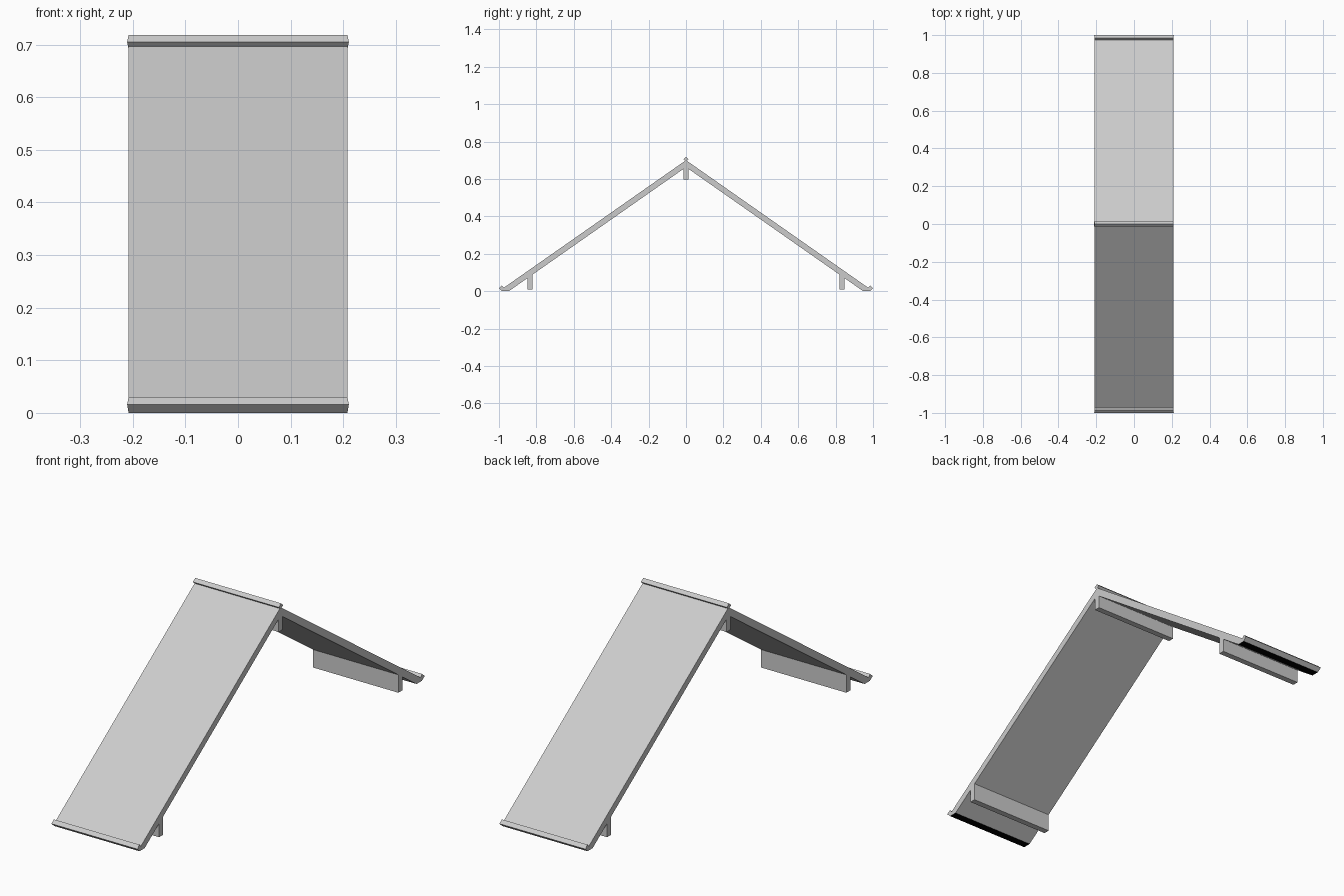
import bpy
import bmesh

cube = bpy.data.objects.get("Cube")
if cube:
    bpy.data.objects.remove(cube, do_unlink=True)

HALF = 0.208      # half width of the boards
FLARE = 0.0027    # how far the trim ends stand out
SLOPE = 0.7       # rise over run of the roof
APEX = 0.7        # top of the boards at the ridge
DEPTH = 0.037     # vertical thickness of the boards


def material(name, value):
    mat = bpy.data.materials.new(name)
    mat.use_nodes = True
    colour = (value, value, value, 1)
    mat.diffuse_color = colour
    mat.node_tree.nodes["Principled BSDF"].inputs["Base Color"].default_value = colour
    return mat


grey = material("light grey", 0.6)
black = material("black", 0)


def extrude(name, profile, side=1, flare=()):
    """Sweep a (y, z) profile across x; flared corners stand out a little."""
    bm = bmesh.new()
    ends = []
    for s in (-1, 1):
        ends.append([bm.verts.new((s * (HALF + (FLARE if i in flare else 0)), side * y, z))
                     for i, (y, z) in enumerate(profile)])
    bm.faces.new(ends[0])
    bm.faces.new(ends[1][::-1])
    n = len(profile)
    for i in range(n):
        j = (i + 1) % n
        bm.faces.new((ends[0][i], ends[0][j], ends[1][j], ends[1][i]))
    bmesh.ops.recalc_face_normals(bm, faces=bm.faces)
    # Faces resting flat on the ground are black
    for face in bm.faces:
        face.material_index = int(all(v.co.z < 0.001 for v in face.verts))
    mesh = bpy.data.meshes.new(name)
    bm.to_mesh(mesh)
    bm.free()
    mesh.materials.append(grey)
    mesh.materials.append(black)
    obj = bpy.data.objects.new(name, mesh)
    bpy.context.collection.objects.link(obj)
    return obj


def top(y):
    return APEX - SLOPE * y


def under(y):
    return top(y) - DEPTH


# Sloping boards, eave lips and lower battens, front and back
foot = (APEX - DEPTH) / SLOPE
root = 0.974
for label, side in (("front", -1), ("back", 1)):
    extrude(label + "_roof_board",
            [(0, top(0)), (root, top(root)), (root, 0), (foot, 0), (0, under(0))], side)
    extrude(label + "_eave_lip",
            [(root, 0), (root, top(root)), (0.985, 0.03), (1.0, 0.016), (0.983, 0)],
            side, flare=(3,))
    extrude(label + "_lower_batten",
            [(0.82, 0.01), (0.847, 0.01), (0.847, under(0.847) + 0.005),
             (0.82, under(0.82) + 0.005)], side)

# Ridge cap and the batten hanging below it
extrude("ridge_cap", [(-0.014, 0.705), (0, 0.718), (0.014, 0.705), (0, 0.691)], flare=(0, 2))
extrude("ridge_batten", [(-0.0135, 0.596), (0.0135, 0.596), (0.0135, under(0.0135) + 0.005),
                         (0, under(0) + 0.005), (-0.0135, under(0.0135) + 0.005)])
